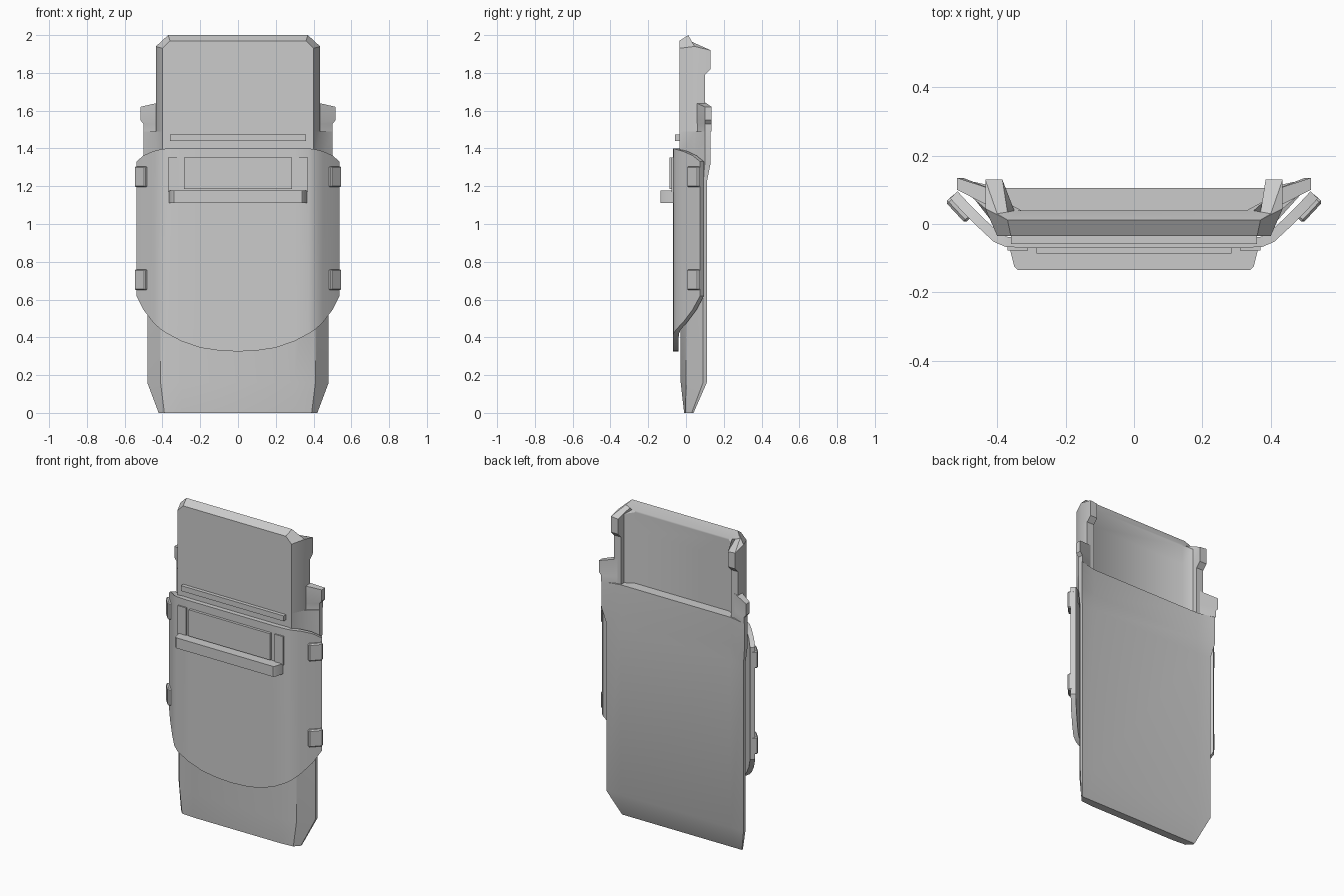
import bpy, bmesh
from math import radians
from mathutils import Vector, Matrix

cube = bpy.data.objects.get("Cube")
if cube:
    bpy.data.objects.remove(cube, do_unlink=True)

grey = bpy.data.materials.new("plain grey")
grey.use_nodes = True
colour = (0.6, 0.6, 0.6, 1)
grey.diffuse_color = colour
grey.node_tree.nodes["Principled BSDF"].inputs["Base Color"].default_value = colour


def finish(name, bm):
    bmesh.ops.remove_doubles(bm, verts=bm.verts[:], dist=0.0001)
    bmesh.ops.recalc_face_normals(bm, faces=bm.faces[:])
    mesh = bpy.data.meshes.new(name)
    bm.to_mesh(mesh)
    bm.free()
    mesh.materials.append(grey)
    obj = bpy.data.objects.new(name, mesh)
    bpy.context.collection.objects.link(obj)
    bpy.ops.object.select_all(action='DESELECT')
    obj.select_set(True)
    bpy.context.view_layer.objects.active = obj
    bpy.ops.object.shade_smooth_by_angle(angle=radians(32))
    return obj


def mirrored(half):
    return half + [(-x, y, z) for x, y, z in reversed(half)]


def loft(name, rings, top_cap=None):
    """Skin equal rings of points; top_cap lists index groups for a split cap."""
    bm = bmesh.new()
    loops = [[bm.verts.new(p) for p in ring] for ring in rings]
    n = len(loops[0])
    for low, high in zip(loops, loops[1:]):
        for i in range(n):
            j = (i + 1) % n
            bm.faces.new((low[i], low[j], high[j], high[i]))
    bm.faces.new(loops[0])
    for group in top_cap or [range(n)]:
        bm.faces.new([loops[-1][i] for i in group])
    return finish(name, bm)


def box(name, x, y, z, bevel=0.0, turn=None):
    bm = bmesh.new()
    bmesh.ops.create_cube(bm, size=1)
    for v in bm.verts:
        v.co = Vector([(a + b) / 2 + c * (b - a) for (a, b), c in zip((x, y, z), v.co)])
    if bevel:
        bmesh.ops.bevel(bm, geom=bm.edges[:], offset=bevel, segments=1, affect='EDGES')
    if turn:
        bm.transform(turn)
    return finish(name, bm)


# Solid main body, tapered at the foot and flared near the top
def body_ring(z, bend, mid, wing, back, inner):
    half = [(*bend, z), (*mid, z), (*wing, z), (wing[0], back, z), (0.385, inner, z)]
    return mirrored(half)


loft("main_body", [
    body_ring(0, (0.30, -0.01), (0.39, -0.003), (0.42, 0.03), 0.04, 0.04),
    body_ring(0.16, (0.30, -0.028), (0.41, 0.0), (0.48, 0.09), 0.11, 0.105),
    body_ring(1.22, (0.30, -0.032), (0.41, 0.0), (0.48, 0.09), 0.11, 0.105),
    body_ring(1.32, (0.40, -0.035), (0.435, 0.045), (0.50, 0.10), 0.13, 0.105),
    body_ring(1.49, (0.40, -0.035), (0.435, 0.045), (0.50, 0.10), 0.13, 0.105),
])


# Recessed upper panel with side arms and a bevelled head
def arm_ring(z, depth):
    plan = [(0.40, -0.035), (0.435, 0.045), (0.435, depth),
            (0.385, depth), (0.385, 0.07), (0.33, 0.04)]
    return mirrored([(x, y, z) for x, y in plan])


shoulder = mirrored([(0.40, -0.035, 1.93), (0.435, 0.045, 1.94), (0.435, 0.13, 1.92),
                     (0.385, 0.13, 1.915), (0.385, 0.07, 1.925), (0.33, 0.04, 1.94)])
head = mirrored([(0.36, -0.035, 1.97), (0.37, 0.012, 2.0), (0.40, 0.03, 1.965),
                 (0.37, 0.035, 1.955), (0.35, 0.039, 1.95), (0.33, 0.04, 1.95)])
loft("upper_panel", [arm_ring(1.49, 0.10), arm_ring(1.79, 0.10), arm_ring(1.82, 0.13),
                     shoulder, head],
     [(0, 1, 10, 11), (1, 5, 6, 10), (1, 2, 3, 4, 5), (10, 9, 8, 7, 6)])

# Flared ears on the shoulders of the body
for side, label in ((1, "left"), (-1, "right")):
    rings = []
    for z, tip, rise in ((1.49, 0.50, 0), (1.53, 0.50, 0), (1.55, 0.517, 0), (1.62, 0.517, 0.025)):
        rings.append([(side * 0.41, 0.045, z + rise), (side * tip, 0.10, z),
                      (side * tip, 0.135, z), (side * 0.41, 0.10, z + rise)])
    loft(label + "_ear", rings)

# Wrapped front plate: each column gives depth, top and bottom at one x
columns = [(0, -0.07, 1.40, 0.325), (0.10, -0.07, 1.40, 0.33), (0.20, -0.07, 1.40, 0.345),
           (0.30, -0.07, 1.40, 0.38), (0.375, -0.067, 1.40, 0.42), (0.41, -0.052, 1.395, 0.442),
           (0.45, -0.015, 1.385, 0.48), (0.50, 0.034, 1.363, 0.545), (0.538, 0.075, 1.33, 0.62)]
columns = [(-x, y, t, b) for x, y, t, b in columns[:0:-1]] + columns
bm = bmesh.new()
edges = []
for i, (x, y, top, bottom) in enumerate(columns):
    before, after = columns[max(i - 1, 0)], columns[min(i + 1, len(columns) - 1)]
    along = Vector((after[0] - before[0], after[1] - before[1], 0)).normalized()
    inward = Vector((-along.y, along.x, 0)) * 0.03
    pts = [Vector((x, y, top)), Vector((x, y, bottom))]
    pts += [pts[1] + inward, pts[0] + inward]
    edges.append([bm.verts.new(p) for p in pts])
for a, b in zip(edges, edges[1:]):
    for i in range(4):
        j = (i + 1) % 4
        bm.faces.new((a[i], a[j], b[j], b[i]))
bm.faces.new(edges[0])
bm.faces.new(edges[-1])
finish("front_plate", bm)

# Clips gripping the plate edges
for side, label in ((1, "left"), (-1, "right")):
    for level, z in (("upper", 1.25), ("lower", 0.705)):
        turn = Matrix.Translation((side * 0.508, 0.047, z)) @ Matrix.Rotation(side * radians(47), 4, 'Z')
        box(f"{level}_{label}_clip", (-0.042, 0.042), (-0.02, 0.02), (-0.055, 0.055), 0.007, turn)

# Horizontal bar below the viewing slot, with tapered ends
bar = mirrored([(0.365, -0.065, 0), (0.35, -0.125, 0), (0.34, -0.135, 0)])
loft("slot_bar", [[(x, y, z) for x, y, _ in bar] for z in (1.112, 1.178)])

# Viewing slot, its side brackets and the strip above
box("viewing_slot", (-0.285, 0.285), (-0.087, -0.06), (1.185, 1.352))
for side, label in ((1, "left"), (-1, "right")):
    box(label + "_slot_bracket", sorted((side * 0.31, side * 0.37)), (-0.077, -0.06), (1.17, 1.352))
box("upper_strip", (-0.36, 0.36), (-0.058, -0.03), (1.44, 1.474))
